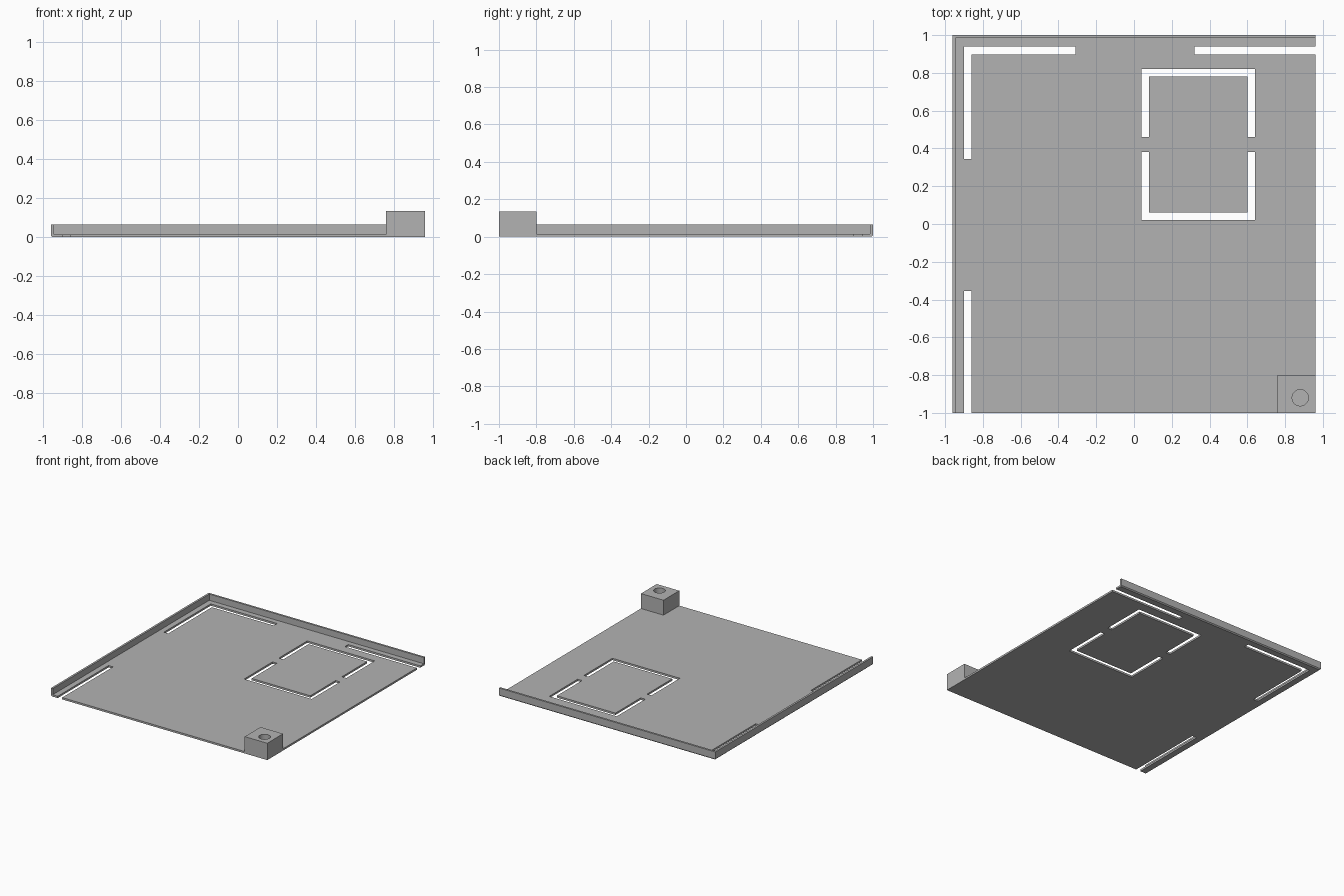
import bpy
import bmesh
from mathutils import Matrix, Vector

if "Cube" in bpy.data.objects:
    bpy.data.objects.remove(bpy.data.objects["Cube"])

HALF_X, HALF_Y = 0.96, 1.0
FLOOR, LIP_TOP, LIP = 0.015, 0.065, 0.016
POST_TOP = 0.135

grey = bpy.data.materials.new("plain grey")
grey.use_nodes = True
grey.diffuse_color = (0.45, 0.45, 0.45, 1)
grey.node_tree.nodes["Principled BSDF"].inputs["Base Color"].default_value = (0.45, 0.45, 0.45, 1)


def finish(name, bm):
    mesh = bpy.data.meshes.new(name)
    bm.to_mesh(mesh)
    bm.free()
    mesh.materials.append(grey)
    obj = bpy.data.objects.new(name, mesh)
    bpy.context.collection.objects.link(obj)
    return obj


def box_mesh(x0, x1, y0, y1, z0, z1):
    bm = bmesh.new()
    size = Matrix.Diagonal((x1 - x0, y1 - y0, z1 - z0, 1))
    centre = Vector(((x0 + x1) / 2, (y0 + y1) / 2, (z0 + z1) / 2))
    bmesh.ops.create_cube(bm, size=1, matrix=Matrix.Translation(centre) @ size)
    return bm


def cut(target, cutter):
    """Subtract a cutter, apply the result and discard the cutter."""
    cutter.hide_render = True
    mod = target.modifiers.new("cut", "BOOLEAN")
    mod.operation, mod.solver, mod.object = "DIFFERENCE", "EXACT", cutter
    bpy.context.view_layer.objects.active = target
    bpy.ops.object.modifier_apply(modifier=mod.name)
    bpy.data.objects.remove(cutter)


# Base panel: slab with its two outer bottom edges chamfered
bm = box_mesh(-HALF_X, HALF_X, -HALF_Y, HALF_Y, 0, LIP_TOP)
edges = []
for e in bm.edges:
    mid = (e.verts[0].co + e.verts[1].co) / 2
    if mid.z < 0.001 and (mid.x < -0.9 or mid.y > 0.9):
        edges.append(e)
bmesh.ops.bevel(bm, geom=edges, offset=0.008, segments=1, affect="EDGES")
panel = finish("base_panel", bm)

# Hollow out the top, leaving lips along the right and back edges
cut(panel, finish("hollow", box_mesh(LIP - HALF_X, 1.2, -1.2, HALF_Y - LIP, FLOOR, 0.2)))

# Slots through the floor: x0, x1, y0, y1
slots = [
    (-0.90, -0.86, 0.345, 0.94), (-0.90, -0.31, 0.897, 0.94),  # back corner
    (0.32, 1.1, 0.897, 0.94),                                  # back edge
    (-0.90, -0.86, -1.1, -0.355),                              # side edge
    (0.04, 0.64, 0.78, 0.82), (0.04, 0.64, 0.02, 0.06),        # panel frame
]
for x in (0.04, 0.60):
    for y0, y1 in ((0.02, 0.38), (0.46, 0.82)):
        slots.append((x, x + 0.04, y0, y1))
for s in slots:
    cut(panel, finish("slot", box_mesh(*s, -0.1, 0.1)))

# Corner post with a blind round hole
post = finish("corner_post", box_mesh(0.76, HALF_X, -HALF_Y, -0.8, 0, POST_TOP))
bm = bmesh.new()
bmesh.ops.create_cone(bm, cap_ends=True, segments=48, radius1=0.043, radius2=0.043,
                      depth=0.24, matrix=Matrix.Translation((0.88, -0.92, FLOOR + 0.12)))
cut(post, finish("hole", bm))

# The panel stops where the post stands
cut(panel, finish("notch", box_mesh(0.76, 1.2, -1.2, -0.8, -0.1, 0.2)))

# Smooth hole wall, crisp edges elsewhere
bpy.ops.object.select_all(action="DESELECT")
post.select_set(True)
bpy.context.view_layer.objects.active = post
bpy.ops.object.shade_smooth_by_angle()
